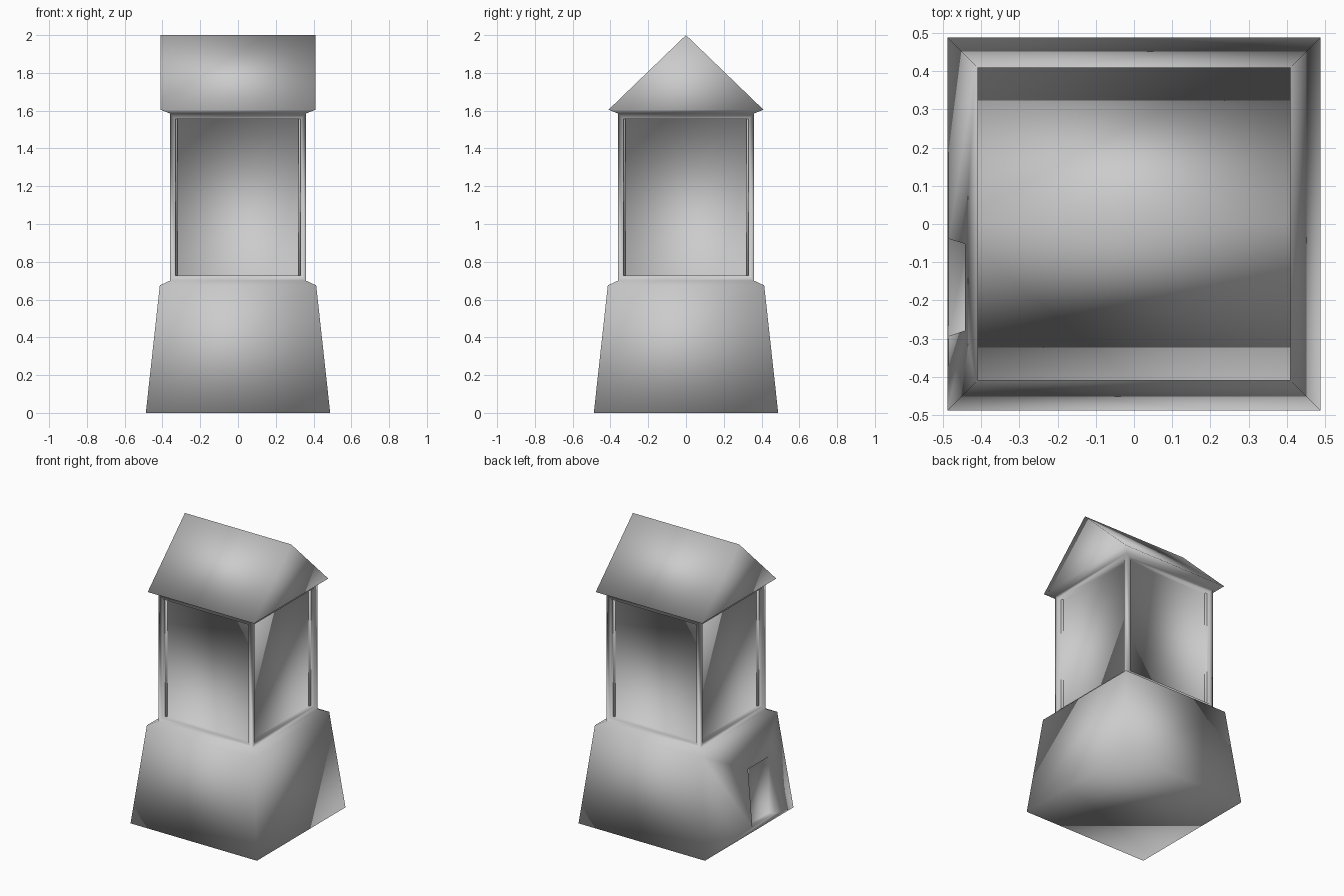
import bpy, bmesh
from mathutils import Vector

cube = bpy.data.objects.get("Cube")
if cube:
    bpy.data.objects.remove(cube, do_unlink=True)

GREY = (0.6, 0.6, 0.6, 1)
mat = bpy.data.materials.new("light_grey")
mat.use_nodes = True
mat.diffuse_color = GREY
mat.node_tree.nodes["Principled BSDF"].inputs["Base Color"].default_value = GREY

bm = bmesh.new()


def ring(half, z):
    return [bm.verts.new((sx * half, sy * half, z))
            for sx, sy in ((-1, -1), (1, -1), (1, 1), (-1, 1))]


def recess(face, border, depth):
    """Inset a face, then push it straight in; place() runs in between."""
    bmesh.ops.inset_individual(bm, faces=[face], thickness=border)
    return depth * face.normal


def push_in(face, offset):
    new = bmesh.ops.extrude_discrete_faces(bm, faces=[face])["faces"]
    bmesh.ops.translate(bm, verts=new[0].verts, vec=-offset)


# Outline of the square tower: tapered base, ledge, shaft, eaves
profile = [(0.488, 0), (0.414, 0.675), (0.36, 0.7), (0.36, 1.585), (0.41, 1.605)]
rings = [ring(h, z) for h, z in profile]
bm.faces.new(rings[0][::-1])
walls = []
for low, high in zip(rings, rings[1:]):
    walls.append([bm.faces.new((low[i], low[(i + 1) % 4], high[(i + 1) % 4], high[i]))
                  for i in range(4)])

# Gabled roof with its ridge along x
eave = rings[-1]
left_end, right_end = (bm.verts.new((s * 0.41, 0, 2)) for s in (-1, 1))
bm.faces.new((eave[0], eave[1], right_end, left_end))
bm.faces.new((eave[2], eave[3], left_end, right_end))
bm.faces.new((eave[1], eave[2], right_end))
bm.faces.new((eave[3], eave[0], left_end))
bm.normal_update()

# Recessed panel on each side of the shaft
for face in walls[2]:
    offset = recess(face, 0.04, 0.04)
    push_in(face, offset)

# Doorway set into the sloping wall on the -x side
door = walls[0][3]
offset = recess(door, 0.1, 0.05)
mid = door.calc_center_median()
for v in door.verts:
    top, back = v.co.z > mid.z, v.co.y > mid.y
    z = 0.42 if top else 0.03
    if top:
        y = -0.052 if back else -0.279
    else:
        y = -0.039 if back else -0.293
    v.co = Vector((-0.488 + 0.074 * z / 0.675, y, z))
push_in(door, offset)

# One closed, softly shaded mesh
bmesh.ops.recalc_face_normals(bm, faces=bm.faces)
for f in bm.faces:
    f.smooth = True
mesh = bpy.data.meshes.new("tower")
bm.to_mesh(mesh)
bm.free()
mesh.materials.append(mat)
bpy.context.collection.objects.link(bpy.data.objects.new("tower", mesh))
